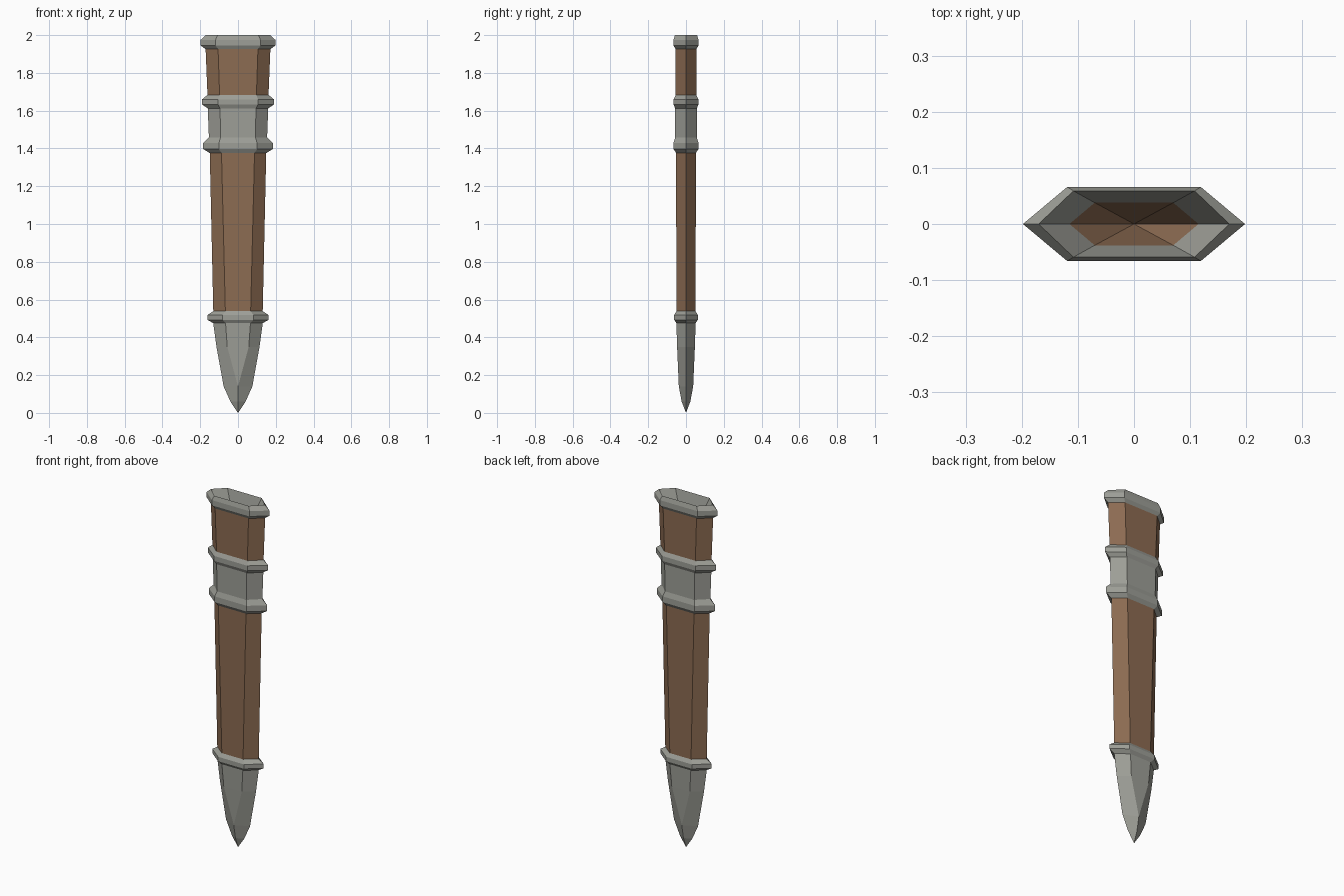
import bpy, bmesh


def material(name, rgb):
    m = bpy.data.materials.new(name)
    m.diffuse_color = (*rgb, 1.0)
    return m


STEEL = material("grey_metal", (0.34, 0.345, 0.31))
LEATHER = material("brown_leather", (0.265, 0.150, 0.085))


def loft(name, rows, mats, colour_rule=None):
    """Skin flattened hexagons; each row is (z, half width, half flat, half depth)."""
    bm = bmesh.new()
    rings = []
    for z, w, f, d in rows:
        pts = [(w, 0), (f, d), (-f, d), (-w, 0), (-f, -d), (f, -d)]
        rings.append([bm.verts.new((x, y, z)) for x, y in pts])
    for i, (a, b) in enumerate(zip(rings, rings[1:])):
        for k in range(6):
            n = (k + 1) % 6
            face = bm.faces.new((a[k], a[n], b[n], b[k]))
            face.material_index = colour_rule(i) if colour_rule else 0
    # collapse ridges and points
    bmesh.ops.remove_doubles(bm, verts=bm.verts, dist=0.0005)
    mesh = bpy.data.meshes.new(name)
    bm.to_mesh(mesh)
    bm.free()
    for m in mats:
        mesh.materials.append(m)
    obj = bpy.data.objects.new(name, mesh)
    bpy.context.collection.objects.link(obj)
    return obj


# tapered leather sleeve
loft("sleeve", [(0.50, 0.130, 0.066, 0.050),
                (1.40, 0.150, 0.088, 0.053),
                (1.94, 0.172, 0.106, 0.056)], [LEATHER])

# mouth rim with a sloping hollow; the hollow turns to leather lower down
loft("mouth_rim", [(1.925, 0.171, 0.105, 0.055),
                   (1.945, 0.198, 0.119, 0.066),
                   (1.975, 0.198, 0.119, 0.066),
                   (2.000, 0.170, 0.108, 0.059),
                   (1.900, 0.115, 0.070, 0.038),
                   (1.720, 0.0, 0.0, 0.0)],
     [STEEL, LEATHER], lambda i: 1 if i == 4 else 0)

# double-ringed metal band
loft("middle_band", [(1.375, 0.149, 0.087, 0.052),
                     (1.397, 0.184, 0.101, 0.066),
                     (1.430, 0.184, 0.101, 0.066),
                     (1.458, 0.154, 0.092, 0.057),
                     (1.612, 0.160, 0.095, 0.057),
                     (1.632, 0.190, 0.106, 0.066),
                     (1.660, 0.190, 0.106, 0.066),
                     (1.685, 0.160, 0.096, 0.053)], [STEEL])

# metal tip: bottom point, ridged blade shape, ring on top
loft("tip_cap", [(0.000, 0.0, 0.0, 0.0),
                 (0.060, 0.040, 0.0, 0.023),
                 (0.140, 0.076, 0.0, 0.038),
                 (0.350, 0.114, 0.057, 0.047),
                 (0.475, 0.131, 0.066, 0.051),
                 (0.493, 0.162, 0.082, 0.063),
                 (0.518, 0.162, 0.082, 0.063),
                 (0.540, 0.129, 0.066, 0.049)], [STEEL])
